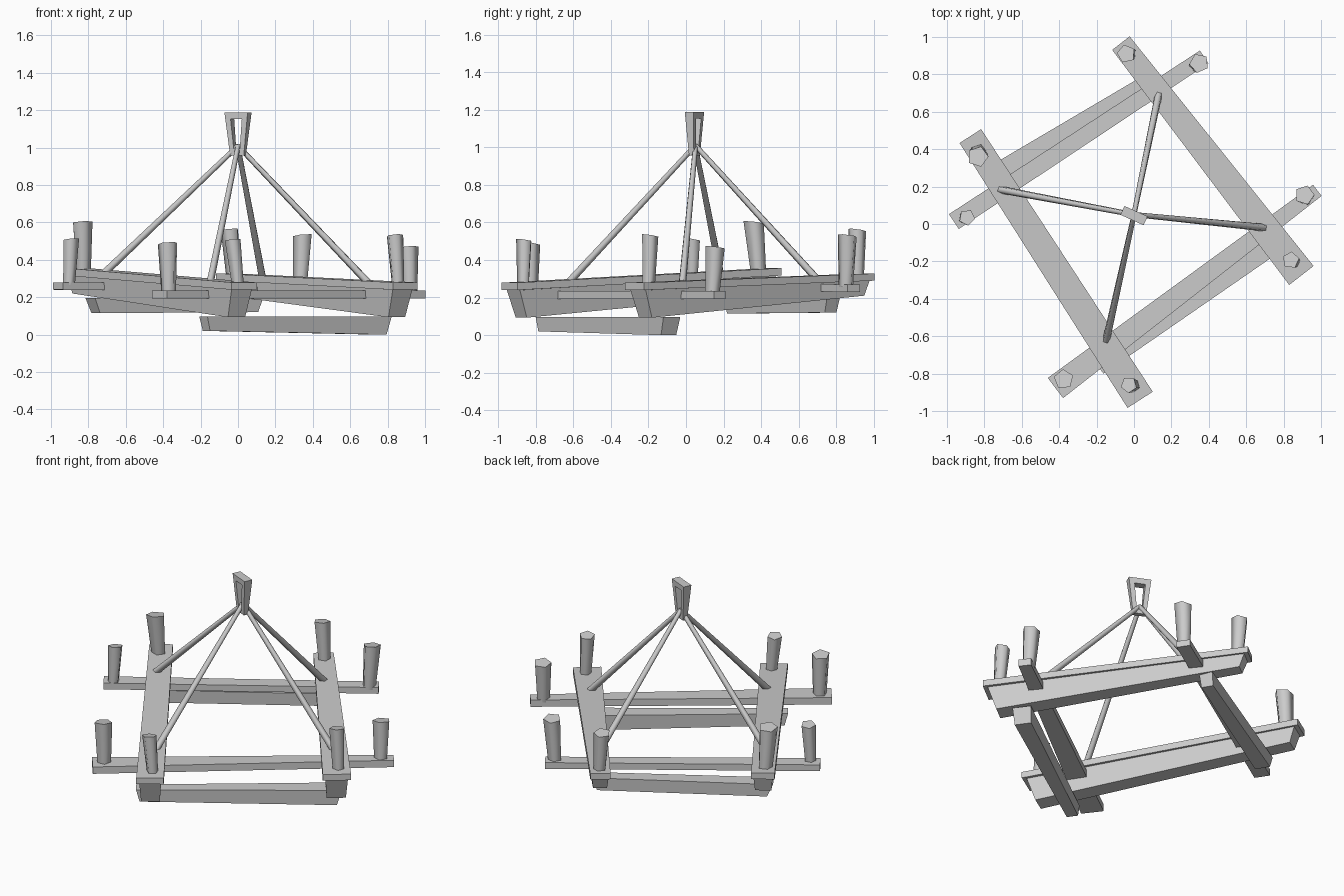
import bpy
import math
from mathutils import Vector

if "Cube" in bpy.data.objects:
    bpy.data.objects.remove(bpy.data.objects["Cube"])


def make(name, verts, faces, smooth=()):
    mesh = bpy.data.meshes.new(name)
    mesh.from_pydata([tuple(v) for v in verts], [], faces)
    for i in smooth:
        mesh.polygons[i].use_smooth = True
    mesh.update()
    obj = bpy.data.objects.new(name, mesh)
    bpy.context.collection.objects.link(obj)
    return obj


def beam(name, p, q, wp, wq, zp, zq, pull=(0, 0), narrow=1.0, trim=0.0):
    """Tapered timber from p to q; z pairs are (bottom, top) at each end."""
    p, q = Vector(p), Vector(q)
    d = (q - p).normalized()
    n = Vector((-d.y, d.x))
    verts = []
    for level in (0, 1):
        k = narrow if level == 0 else 1.0
        a = p + d * (trim + (pull[0] if level == 0 else 0))
        b = q - d * (trim + (pull[1] if level == 0 else 0))
        for c, w, z, s in ((a, wp, zp, 1), (a, wp, zp, -1), (b, wq, zq, -1), (b, wq, zq, 1)):
            v = c + n * (s * w * k / 2)
            verts.append((v.x, v.y, z[level]))
    faces = [(3, 2, 1, 0), (4, 5, 6, 7), (0, 1, 5, 4), (1, 2, 6, 5), (2, 3, 7, 6), (3, 0, 4, 7)]
    make(name, verts, faces)


def tube(name, a, b, ra, rb, sides, spin=0.0, slope=0.0, axis_frame=False):
    """Tapered prism between two points, smooth sides and flat ends."""
    a, b = Vector(a), Vector(b)
    u, v = Vector((1, 0, 0)), Vector((0, 1, 0))
    if axis_frame:
        d = (b - a).normalized()
        u = d.cross(Vector((0, 0, 1))).normalized()
        v = d.cross(u)
        u, v = -u, v
    verts = []
    for c, r, s in ((a, ra, 0), (b, rb, slope)):
        for i in range(sides):
            t = spin + math.tau * i / sides
            verts.append(c + u * r * math.cos(t) + v * r * math.sin(t)
                         + Vector((0, 0, s * math.cos(t + 1))))
    faces = [(i, (i + 1) % sides, sides + (i + 1) % sides, sides + i) for i in range(sides)]
    faces += [tuple(reversed(range(sides))), tuple(range(sides, 2 * sides))]
    obj = make(name, verts, faces, range(sides))
    return obj


# Two main timbers, each a wide top board over a narrower tapered beam
mains = [
    ("left", (-.875, .47), (.033, -.94), .137, .16, (.22, .317, .357), (.093, .24, .279)),
    ("right", (-.07, .967), (.895, -.275), .118, .165, (.21, .29, .328), (.093, .24, .279)),
]
for side, p, q, wp, wq, zp, zq in mains:
    beam(side + "_top_board", p, q, wp, wq, zp[1:], zq[1:])
    beam(side + "_main_beam", p, q, wp * .82, wq * .80, zp[:2], zq[:2], (.03, .05), .85, .025)

# Cross planks that carry the outer candles
beam("back_cross_plank", (-.963, .013), (.375, .893), .095, .082, (.24, .28), (.23, .27))
beam("front_cross_plank", (-.42, -.877), (.98, .18), .135, .075, (.192, .236), (.192, .236))

# Lower cross beams
beam("back_lower_beam", (-.79, .24), (.115, .785), .10, .08, (.115, .195), (.12, .2), (.035, .03), .9)
beam("front_lower_beam", (-.185, -.77), (.79, -.075), .075, .11, (.02, .097), (0, .097), (.02, .03), .9)

# Candles: base x, y, z and top x, y, z, then top radius
candles = [
    (-.83, .385, .34, -.835, .36, .60, .057),
    (.0, -.865, .26, -.028, -.86, .505, .044),
    (-.025, .91, .31, -.042, .91, .56, .05),
    (.855, -.20, .265, .838, -.193, .53, .046),
    (-.905, .03, .265, -.893, .035, .508, .044),
    (.333, .852, .255, .348, .86, .53, .053),
    (-.37, -.83, .22, -.376, -.83, .488, .054),
    (.918, .14, .22, .912, .155, .467, .053),
]
for i, (x, y, z, tx, ty, tz, r) in enumerate(candles):
    tube(f"candle_{i + 1}", (x, y, z), (tx, ty, tz), r * .76, r, 5, i * .9, .008)

# Four hanging rods meeting under the link
apex = (0, .05, 1.01)
for i, foot in enumerate([(-.72, .185, .325), (.135, .705, .29), (.695, -.02, .28), (-.152, -.635, .27)]):
    tube(f"hanging_rod_{i + 1}", foot, apex, .021, .014, 5, .4, 0, True)

# Tapered hanging link, wider at the top
outer = [(-.04, .957), (.04, .957), (.068, 1.187), (-.068, 1.187)]
inner = [(-.018, .995), (.018, .995), (.033, 1.152), (-.033, 1.152)]
along, across = Vector((.91, -.41, 0)), Vector((.41, .91, 0))
verts = []
for depth in (-1, 1):
    for loop in (outer, inner):
        for s, z in loop:
            half = .014 + .012 * (z - .957) / .23
            verts.append(Vector((0, .045, z)) + along * s + across * depth * half)
faces = []
for i in range(4):
    j = (i + 1) % 4
    faces += [(i, j, 4 + j, 4 + i), (8 + j, 8 + i, 12 + i, 12 + j),
              (j, i, 8 + i, 8 + j), (4 + i, 4 + j, 12 + j, 12 + i)]
make("hanging_link", verts, faces)
